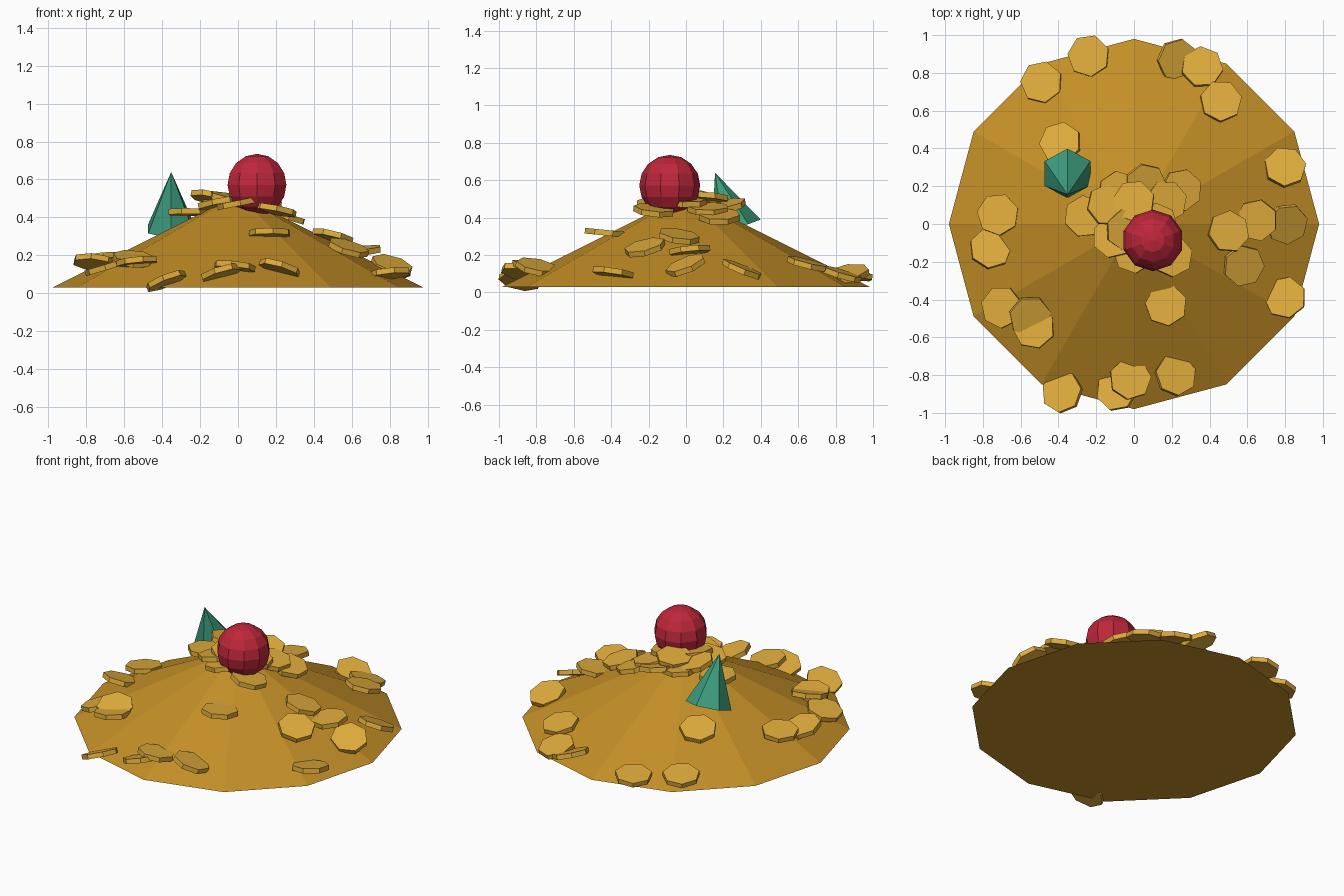
import bpy, random
from mathutils import Vector, Matrix

if "Cube" in bpy.data.objects:
    bpy.data.objects.remove(bpy.data.objects["Cube"])

random.seed(4)


def material(name, rgb):
    m = bpy.data.materials.new(name)
    m.diffuse_color = (*rgb, 1)
    m.use_nodes = True
    m.node_tree.nodes["Principled BSDF"].inputs["Base Color"].default_value = m.diffuse_color
    return m


GOLD = material("deep gold", (0.55, 0.275, 0.02))
COIN = material("bright gold", (0.745, 0.413, 0.045))
RED = material("ruby red", (0.515, 0.02, 0.042))
GREEN = material("emerald green", (0.045, 0.33, 0.205))


def finish(name, mat):
    ob = bpy.context.object
    ob.name = name
    ob.data.materials.append(mat)
    return ob


# Mound: twelve-sided low cone with a blunt top
BASE, RADIUS, TOP_R, TOP_Z = 0.03, 0.98, 0.10, 0.47
bpy.ops.mesh.primitive_cone_add(vertices=12, radius1=RADIUS, radius2=TOP_R,
                                depth=TOP_Z - BASE, location=(0, 0, (TOP_Z + BASE) / 2))
finish("gold_mound", GOLD)


def mound_height(x, y):
    r = max(TOP_R, (x * x + y * y) ** 0.5)
    return BASE + (RADIUS - r) * (TOP_Z - BASE) / (RADIUS - TOP_R)


def coin(i, x, y, lift, nx, ny):
    bpy.ops.mesh.primitive_cylinder_add(vertices=7, radius=0.112, depth=0.03)
    ob = finish(f"coin_{i:02d}", COIN)
    tilt = Vector((0, 0, 1)).rotation_difference(Vector((nx, ny, 1))).to_matrix().to_4x4()
    spin = Matrix.Rotation(random.uniform(0, 6.28), 4, 'Z')
    ob.matrix_world = Matrix.Translation((x, y, mound_height(x, y) + lift)) @ tilt @ spin


# Coins on the slopes: x, y, tilt x, tilt y
slope_coins = [
    (-.24, .89, -.1, .1), (-.49, .75, -.1, .15), (.23, .87, .35, -.15),
    (.36, .83, .1, .3), (.46, .65, .1, .25), (-.39, .43, -.2, .3),
    (.80, .30, .1, .4), (-.72, .05, -.1, .1), (-.76, -.13, .1, .3),
    (.81, 0, .3, -.4), (.65, .02, -.1, -.1), (.50, -.04, .25, .15),
    (.58, -.22, .3, -.25), (.80, -.39, -.1, .15), (-.70, -.44, -.3, 0),
    (-.55, -.49, .1, -.3), (-.53, -.55, -.1, .1), (.17, -.43, 0, .1),
    (.22, -.80, .3, .2), (-.02, -.82, .1, .15), (-.09, -.88, -.3, .2),
    (-.38, -.89, -.4, .2)]
for i, (x, y, nx, ny) in enumerate(slope_coins):
    coin(i, x, y, 0.03, nx, ny)

# Coins heaped at the peak: x, y, lift, tilt x, tilt y
peak_coins = [
    (-.26, .04, .04, 0, .05), (-.14, .10, .07, .2, .2), (-.08, .17, .05, .1, 0),
    (0, .12, .05, -.1, .1), (.06, .21, .05, .2, -.2), (.25, .18, .04, .3, 0),
    (.17, .12, .03, .2, 0), (-.11, -.07, .02, -.2, .1), (-.04, -.03, .03, .2, -.1),
    (0, -.15, .03, -.2, 0), (.20, -.17, .05, .2, .1), (.12, .0, .02, .1, 0)]
for i, c in enumerate(peak_coins, len(slope_coins)):
    coin(i, *c)

# Round red gem resting on the peak
bpy.ops.mesh.primitive_uv_sphere_add(segments=10, ring_count=8, radius=0.163,
                                     location=(0.10, -0.087, 0.572))
finish("round_gem", RED)

# Pointed green gem leaning towards the peak
LEAN, DEPTH = 0.36, 0.32
bpy.ops.mesh.primitive_cone_add(vertices=6, radius1=0.14, radius2=0, depth=DEPTH)
gem = finish("pointed_gem", GREEN)
gem.matrix_world = (Matrix.Translation((-0.352, 0.268, 0.34)) @ Matrix.Rotation(LEAN, 4, 'X')
                    @ Matrix.Translation((0, 0, DEPTH / 2)))
